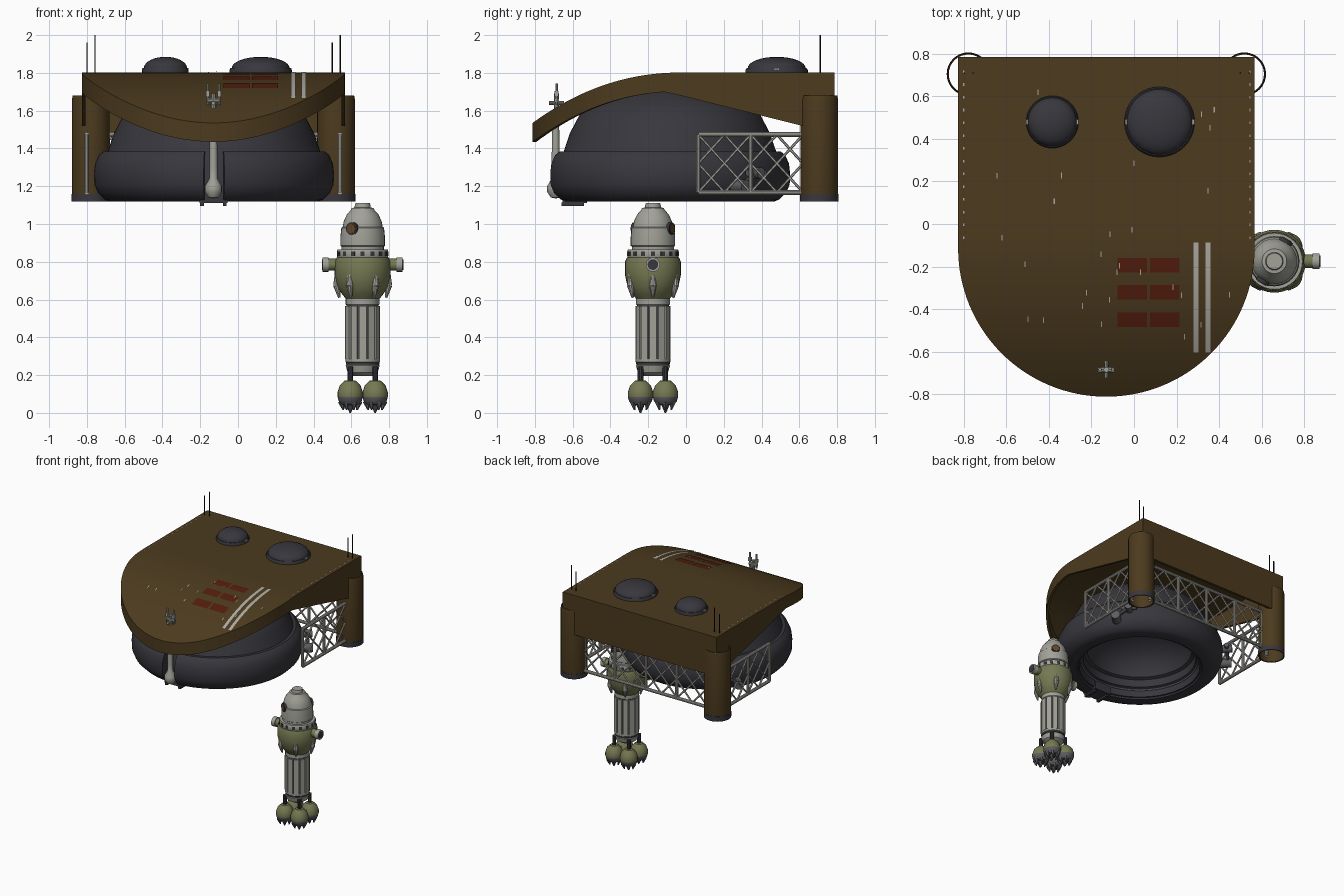
import bpy, bmesh, random
from math import sin, cos, pi, radians
from mathutils import Vector, Matrix

cube = bpy.data.objects.get("Cube")
if cube:
    bpy.data.objects.remove(cube)
random.seed(4)


def material(name, *rgb):
    m = bpy.data.materials.new(name)
    m.use_nodes = True
    m.diffuse_color = (*rgb, 1)
    bsdf = m.node_tree.nodes["Principled BSDF"]
    bsdf.inputs["Base Color"].default_value = (*rgb, 1)
    return m


BROWN = material("brown hull", .072, .043, .013)
DARK = material("charcoal", .038, .038, .047)
STEEL = material("steel grey", .36, .36, .32)
PALE = material("pale grey", .42, .41, .37)
MID = material("dull grey", .11, .11, .12)
OLIVE = material("olive green", .18, .19, .085)
RED = material("rust red", .088, .012, .004)
LENS = material("amber lens", .13, .06, .02)
BLACK = material("black", .008, .008, .008)


def part(name, bm, *mats, rule=None, angle=35):
    bmesh.ops.remove_doubles(bm, verts=bm.verts, dist=1e-5)
    bmesh.ops.recalc_face_normals(bm, faces=bm.faces)
    if rule:
        for f in bm.faces:
            f.material_index = rule(f.calc_center_median())
    me = bpy.data.meshes.new(name)
    bm.to_mesh(me)
    bm.free()
    for m in mats:
        me.materials.append(m)
    ob = bpy.data.objects.new(name, me)
    bpy.context.collection.objects.link(ob)
    bpy.ops.object.select_all(action='DESELECT')
    ob.select_set(True)
    bpy.context.view_layer.objects.active = ob
    bpy.ops.object.shade_smooth_by_angle(angle=radians(angle))


def rod(bm, a, b, r, r2=None, seg=10):
    a, b = Vector(a), Vector(b)
    d = b - a
    mat = Matrix.Translation((a + b) / 2) @ d.to_track_quat('Z', 'Y').to_matrix().to_4x4()
    bmesh.ops.create_cone(bm, cap_ends=True, segments=seg, radius1=r,
                          radius2=r if r2 is None else r2, depth=d.length, matrix=mat)


def box(bm, c, size, turn=0):
    mat = Matrix.Translation(c) @ Matrix.Rotation(turn, 4, 'Z') @ Matrix.Diagonal((*size, 1))
    bmesh.ops.create_cube(bm, size=1, matrix=mat)


def lathe(bm, profile, c, seg=32, loop=False, start=0, sweep=2 * pi):
    """Turn (radius, z) points round a vertical axis; a partial sweep gets end caps."""
    full = sweep > 6.28
    rings = []
    for i in range(seg if full else seg + 1):
        t = start + sweep * i / seg
        rings.append([bm.verts.new((c[0] + r * cos(t), c[1] + r * sin(t), z)) for r, z in profile])
    n = len(profile)
    for i in range(seg):
        p, q = rings[i], rings[(i + 1) % len(rings)]
        for j in range(n if loop else n - 1):
            k = (j + 1) % n
            bm.faces.new((p[j], q[j], q[k], p[k]))
    if not full:
        bm.faces.new(rings[0])
        bm.faces.new(rings[-1])


def turned(name, profile, c, mat, **kw):
    bm = bmesh.new()
    lathe(bm, profile, c, **kw)
    part(name, bm, mat)


# Roof: hollow curved canopy with side skirts and a round nose
CX, HALF, NOSE, WALL = -.13, .697, -.115, .02


def top(y):
    return 1.803 - .27 * (max(0, -y) / .815) ** 2.2


def bottom(y):
    return top(y) - .1 if y < -.11 else 1.70 - .248 * (y + .11)


def stations(half):
    arc = [(NOSE - half * sin(t), half * cos(t)) for t in (pi / 2 * i / 32 for i in range(33))]
    return [(y, half) for y in (.785, .4, 0, -.05)] + arc


bm = bmesh.new()
loops = []
for (y, w), (yi, wi) in zip(stations(HALF), stations(HALF - WALL)):
    outer = [(-w, y, bottom(y)), (-w, y, top(y)), (w, y, top(y)), (w, y, bottom(y))]
    inner = [(wi, yi, bottom(y)), (wi, yi, top(yi) - WALL), (-wi, yi, top(yi) - WALL), (-wi, yi, bottom(y))]
    loops.append([bm.verts.new((CX + x, v, z)) for x, v, z in outer + inner])
for p, q in zip(loops, loops[1:]):
    for j in range(8):
        bm.faces.new((p[j], p[j - 1], q[j - 1], q[j]))
bm.faces.new(loops[0])
box(bm, (CX, .775, 1.636), (2 * HALF - .002, WALL, .312))
part("roof", bm, BROWN)


# Painted plates that follow the roof curve
def plate(bm, x0, x1, y0, y1, lift=.004):
    n = max(1, int((y1 - y0) / .03))
    rows = []
    for i in range(n + 1):
        y = y0 + (y1 - y0) * i / n
        rows.append([bm.verts.new((x, y, top(y) + lift)) for x in (x0, x1)])
    for p, q in zip(rows, rows[1:]):
        bm.faces.new((p[0], p[1], q[1], q[0]))


bm = bmesh.new()
for x in (-.078, .075):
    for y in (-.228, -.356, -.485):
        plate(bm, x, x + .138, y, y + .068)
part("red_roof_panels", bm, RED)
bm = bmesh.new()
for x in (.28, .336):
    plate(bm, x, x + .024, -.605, -.087)
part("roof_stripes", bm, PALE)
bm = bmesh.new()
for x in (-.803, .543):
    for i in range(14):
        plate(bm, x, x + .005, -.07 + i * .06, -.058 + i * .06)
for i in range(30):
    x, y = random.uniform(-.7, .45), random.uniform(-.6, .7)
    plate(bm, x, x + .005, y, y + .026, .006)
part("roof_rivets_and_scuffs", bm, PALE)

# Roof domes with side clips
for name, x, r in (("small_roof_dome", -.384, .123), ("large_roof_dome", .12, .165)):
    arc = [(r * .93 * cos(a), 1.825 + .06 * sin(a)) for a in (pi / 2 * i / 8 for i in range(9))]
    turned(name, [(r, 1.795), (r, 1.815), (r * .96, 1.825)] + arc, (x, .48), DARK, seg=40)
    bm = bmesh.new()
    for s in (-1, 1):
        box(bm, (x + s * r * .96, .48, 1.82), (.01, .025, .012))
    part(name + "_clips", bm, STEEL)

# Main hull: domed shell and the thick skirt ring with a front slot
HULL = (-.127, -.085)
turned("hull_dome", [(0, 1.75), (.2, 1.725), (.3, 1.69), (.4, 1.64), (.48, 1.575), (.53, 1.48),
                     (.562, 1.385), (.575, 1.36), (.575, 1.13), (.46, 1.13), (.455, 1.19),
                     (.43, 1.2), (.425, 1.26), (.4, 1.27), (.38, 1.34), (.3, 1.43), (.16, 1.49), (0, 1.51)],
       HULL, DARK, seg=72)
gap = .086
turned("skirt_ring", [(.55, 1.385), (.585, 1.385), (.61, 1.365), (.63, 1.32), (.636, 1.27), (.634, 1.21),
                      (.615, 1.165), (.58, 1.13), (.55, 1.118), (.48, 1.118), (.465, 1.14), (.55, 1.16)],
       HULL, DARK, seg=72, loop=True, start=-pi / 2 + gap, sweep=2 * pi - 2 * gap)
turned("inner_rim", [(.435, 1.185), (.445, 1.175), (.452, 1.185), (.452, 1.2)], HULL, MID, seg=64, loop=True)

# Hatch box in the slot, front strut and the roof gun above it
bm = bmesh.new()
box(bm, (CX, -.59, 1.16), (.15, .13, .1))
for s in (-1, 1):
    box(bm, (CX + s * .06, -.6, 1.105), (.02, .12, .02))
part("hatch_box", bm, DARK)
turned("front_strut", [(0, 1.56), (.018, 1.56), (.022, 1.3), (.022, 1.24), (.045, 1.2),
                       (.045, 1.17), (.025, 1.14), (0, 1.135)], (CX, -.69), STEEL, seg=16)
bm = bmesh.new()
rod(bm, (CX, -.685, 1.58), (CX, -.685, 1.69), .013)
rod(bm, (CX, -.725, 1.64), (CX, -.645, 1.64), .01)
rod(bm, (CX - .035, -.685, 1.655), (CX + .035, -.685, 1.655), .013)
for s in (-1, 1):
    rod(bm, (CX + s * .03, -.685, 1.63), (CX + s * .03, -.685, 1.745), .007)
    box(bm, (CX + s * .03, -.685, 1.69), (.018, .02, .03))
part("roof_gun", bm, STEEL)

# Corner pillars, antennas and lattice panels
bars = bmesh.new()


def lattice(a, b, bays):
    """Railing panel between two ground points, cross-braced in each bay."""
    a, b = Vector((*a, 1.167)), Vector((*b, 1.167))
    up = Vector((0, 0, .306))

    def at(u, v):
        return a + (b - a) * u + up * v
    for v in (0, 1):
        rod(bars, at(0, v), at(1, v), .013)
    for i in range(bays + 1):
        rod(bars, at(i / bays, 0), at(i / bays, 1), .012)
    n = bays * 2
    for i in range(n):
        for j in range(2):
            rod(bars, at(i / n, j / 2), at((i + 1) / n, (j + 1) / 2), .007, seg=6)
            rod(bars, at((i + 1) / n, j / 2), at(i / n, (j + 1) / 2), .007, seg=6)


for side, s in (("right", -1), ("left", 1)):
    x = CX + s * .649
    turned(side + "_pillar", [(.1, 1.15), (.1, 1.66), (.096, 1.68), (.092, 1.68), (.092, 1.122), (.096, 1.122)],
           (x, .705), BROWN, loop=True)
    turned(side + "_pillar_foot", [(.102, 1.118), (.102, 1.158), (.095, 1.158), (.095, 1.118)],
           (x, .705), DARK, loop=True)
    lattice((CX + s * .67, .065), (CX + s * .67, .62), 2)
    bm = bmesh.new()
    for dx, tall in ((-.02, 1.96), (.022, 2)):
        rod(bm, (x + s * dx, .71, 1.78), (x + s * dx, .71, tall), .004, seg=6) if s > 0 else \
            rod(bm, (x + dx, .71, 1.78), (x + dx, .71, tall), .004, seg=6)
    part(side + "_antennas", bm, BLACK)
    # valve cluster on the skirt ring
    d = Vector((s * .73, .68, 0))
    t = s * Vector((-d.y, d.x, 0))
    c = Vector((*HULL, 1.27)) + d * .67
    low = c - t * .1 - Vector((0, 0, .07))
    bm = bmesh.new()
    rod(bm, c - d * .08, c + d * .04, .03, seg=14)
    rod(bm, c - t * .06, c + t * .06, .018, seg=12)
    rod(bm, low - d * .08, low + d * .03, .035, seg=14)
    rod(bm, c, low, .014)
    part(side + "_valve", bm, MID)
lattice((CX - .56, .705), (CX + .56, .705), 4)
part("lattice_railing", bars, PALE)

# Robot body, top to bottom
RX, RY = .66, -.175
R = (RX, RY)
turned("robot_head", [(0, 1.11), (.038, 1.11), (.042, 1.095), (.042, 1.087), (.058, 1.085), (.062, 1.075),
                      (.084, 1.05), (.1, 1.015), (.106, .985), (.113, .98), (.118, .93), (.118, .885),
                      (.112, .88), (.112, .86), (0, .86)], R, STEEL)
turned("robot_collar", [(0, .865), (.132, .865), (.135, .86), (.135, .825), (.132, .82), (0, .82)], R, STEEL)
turned("robot_torso", [(0, .822), (.138, .822), (.148, .8), (.148, .73), (.135, .67), (.11, .63),
                       (.09, .605), (0, .605)], R, OLIVE)
turned("robot_waist", [(0, .61), (.09, .61), (.09, .575), (.08, .565), (0, .565)], R, STEEL)
turned("robot_column", [(0, .57), (.085, .57), (.085, .27), (0, .27)], R, MID)
turned("robot_hip", [(0, .285), (.092, .285), (.092, .27), (.085, .265), (.085, .255), (.09, .25),
                     (.08, .215), (.05, .195), (0, .195)], R, STEEL)
turned("hip_band", [(.08, .267), (.089, .267), (.089, .255), (.08, .255)], R, DARK, loop=True)


def around(n, r, z, offset=0):
    for i in range(n):
        a = 2 * pi * (i + offset) / n
        yield a, Vector((RX + r * cos(a), RY + r * sin(a), z))


slats, studs, fins = bmesh.new(), bmesh.new(), bmesh.new()
for a, p in around(12, .083, .425):
    box(slats, p, (.02, .038, .28), a)
for a, p in around(16, .131, .843):
    box(studs, p, (.012, .022, .024), a)
for a, p in around(6, .138, .735):
    out = Vector((cos(a), sin(a), 0))
    knee = p - out * .002 - Vector((0, 0, .06))
    rod(fins, p, knee, .01, .02)
    rod(fins, knee, knee - out * .012 - Vector((0, 0, .065)), .02, .006)
part("column_slats", slats, STEEL)
part("collar_studs", studs, DARK)
part("torso_fins", fins, PALE)

# Robot arms and the front and back eyes
arm, cap, tip, eye = (bmesh.new() for i in range(4))
for s in (-1, 1):
    p = [(RX + s * d, RY, .785) for d in (.1, .18, .212, .216)]
    rod(arm, p[0], p[1], .032, seg=18)
    rod(cap, p[1], p[2], .038, seg=18)
    rod(tip, p[2], p[3], .028, seg=18)
    d = Vector((s * .5, s * .866, 0))
    e = Vector((RX, RY, .975))
    rod(tip, e + d * .08, e + d * .117, .034, seg=18)
    rod(eye, e + d * .1, e + d * .121, .025, seg=18)
part("robot_arms", arm, OLIVE)
part("arm_caps", cap, STEEL)
part("arm_tips_and_eye_rims", tip, DARK)
part("eye_lenses", eye, LENS)

# Four ball feet with rods and claws
legs, balls, claws = bmesh.new(), bmesh.new(), bmesh.new()
for sx in (-1, 1):
    for sy in (-1, 1):
        c = (RX + sx * .066, RY + sy * .066)
        rod(legs, (*c, .16), (*c, .245), .015)
        lathe(balls, [(0, .175), (.03, .17), (.055, .145), (.067, .11), (.067, .085), (.06, .06),
                      (.045, .045), (0, .04)], c, seg=20)
        for i in range(6):
            a = pi * i / 3
            foot = Vector((*c, 0))
            out = Vector((cos(a), sin(a), 0))
            rod(claws, foot + out * .045 + Vector((0, 0, .06)), foot + out * .036 + Vector((0, 0, .015)),
                .02, .004, seg=6)
        rod(claws, (*c, .05), (*c, 0), .025, .004, seg=8)
part("leg_rods", legs, DARK)
part("ball_feet", balls, OLIVE, MID, rule=lambda p: int(p.z < .08))
part("foot_claws", claws, MID)
